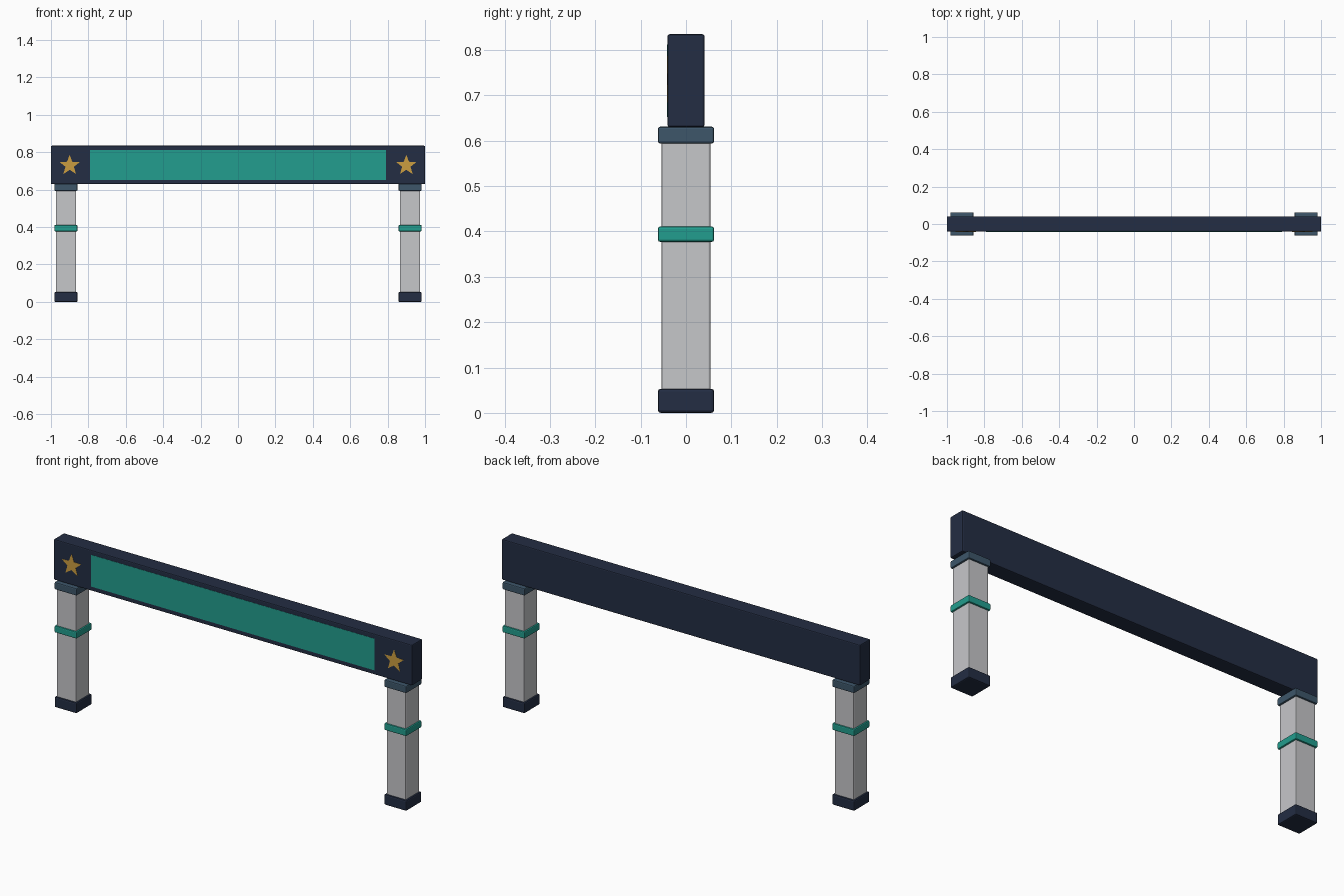
import bpy, bmesh, math

cube = bpy.data.objects.get("Cube")
if cube:
    bpy.data.objects.remove(cube, do_unlink=True)


def material(name, rgb):
    """Flat colour from 0-255 display values."""
    linear = [((c / 255 + 0.055) / 1.055) ** 2.4 for c in rgb]
    m = bpy.data.materials.new(name)
    m.use_nodes = True
    m.diffuse_color = (*linear, 1)
    m.node_tree.nodes["Principled BSDF"].inputs["Base Color"].default_value = (*linear, 1)
    return m


navy = material("navy", (35, 45, 67))
slate = material("slate_blue", (61, 86, 106))
teal = material("teal", (34, 157, 142))
gold = material("gold", (203, 157, 64))
grey = material("light_grey", (198, 199, 202))


def add_object(name, bm, mat):
    bmesh.ops.recalc_face_normals(bm, faces=bm.faces)
    mesh = bpy.data.meshes.new(name)
    bm.to_mesh(mesh)
    bm.free()
    mesh.materials.append(mat)
    obj = bpy.data.objects.new(name, mesh)
    bpy.context.collection.objects.link(obj)
    return obj


def box(name, mat, x, y, size_x, size_y, bottom, top, bevel=0.0):
    """Box between two heights, with chamfered edges."""
    bm = bmesh.new()
    bmesh.ops.create_cube(bm, size=1)
    bmesh.ops.scale(bm, vec=(size_x, size_y, top - bottom), verts=bm.verts)
    bmesh.ops.translate(bm, vec=(x, y, (top + bottom) / 2), verts=bm.verts)
    obj = add_object(name, bm, mat)
    if bevel:
        mod = obj.modifiers.new("soft_edges", "BEVEL")
        mod.width = bevel
        mod.segments = 2
    return obj


def star(name, mat, x, y, z, outer, inner, depth):
    """Five-pointed plate facing the front."""
    bm = bmesh.new()
    ring = []
    for i in range(10):
        r = inner if i % 2 else outer
        a = math.pi * i / 5
        ring.append(bm.verts.new((x + r * math.sin(a), y, z + r * math.cos(a))))
    face = bm.faces.new(ring)
    back = bmesh.ops.extrude_face_region(bm, geom=[face])["geom"]
    verts = [v for v in back if isinstance(v, bmesh.types.BMVert)]
    bmesh.ops.translate(bm, vec=(0, depth, 0), verts=verts)
    return add_object(name, bm, mat)


# Beam with its front banner
FRONT = -0.041
box("beam", navy, 0, 0, 2, 0.082, 0.63, 0.835, 0.005)
box("banner_panel", teal, 0, FRONT, 1.58, 0.002, 0.652, 0.812)

# Matching post and star at each end
for side, s in (("left", 1), ("right", -1)):
    x = s * 0.92
    box(f"{side}_foot", navy, x, 0, 0.124, 0.124, 0, 0.053, 0.006)
    box(f"{side}_post", grey, x, 0, 0.108, 0.108, 0.05, 0.597, 0.004)
    box(f"{side}_band", teal, x, 0, 0.124, 0.124, 0.377, 0.411, 0.005)
    box(f"{side}_cap", slate, x, 0, 0.124, 0.124, 0.594, 0.631, 0.005)
    star(f"{side}_star", gold, s * 0.9, FRONT - 0.001, 0.73, 0.057, 0.024, 0.004)
